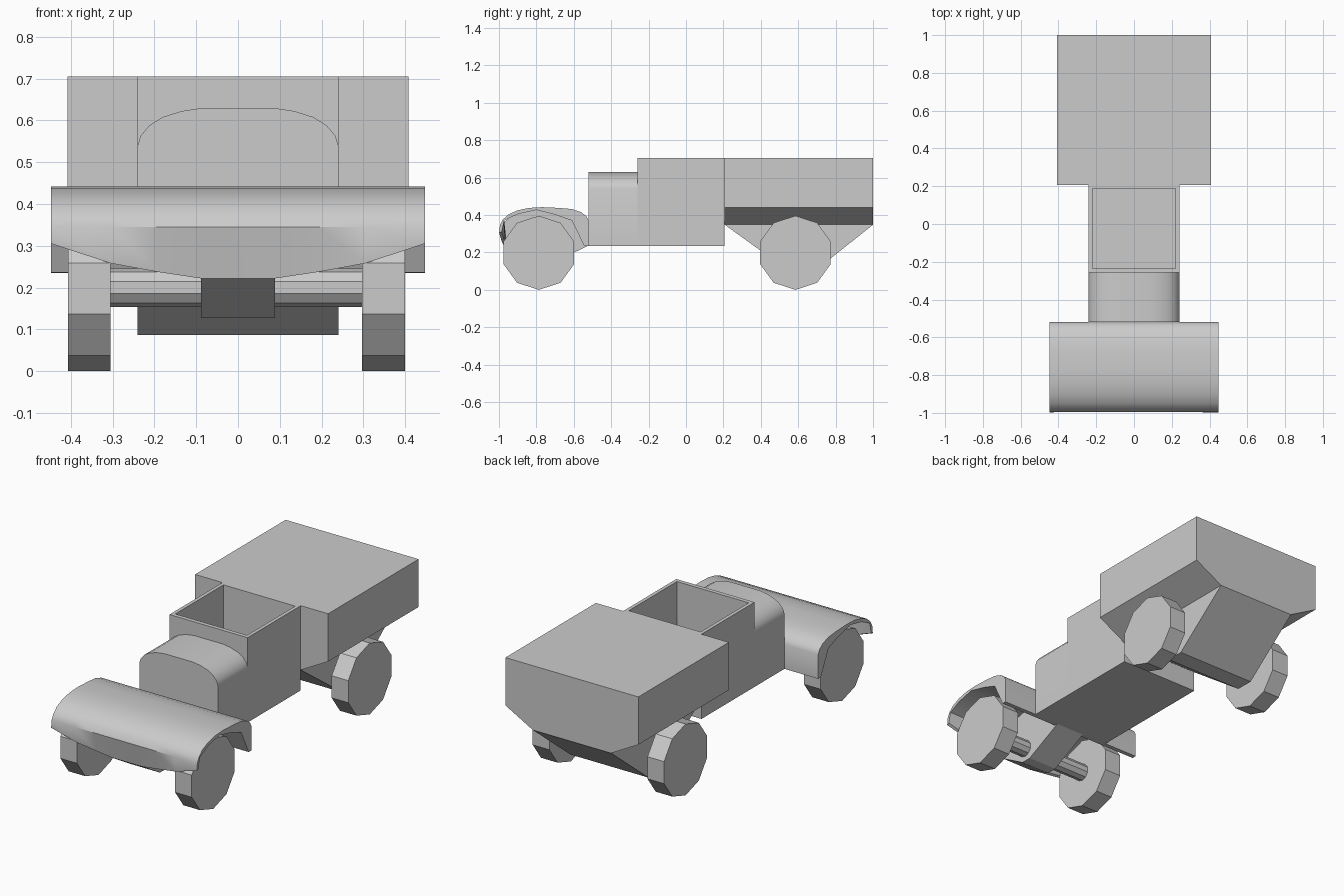
import bpy, bmesh, math
from mathutils import Matrix

if "Cube" in bpy.data.objects:
    bpy.data.objects.remove(bpy.data.objects["Cube"])


def finish(name, bm, smooth=False):
    bmesh.ops.recalc_face_normals(bm, faces=bm.faces)
    me = bpy.data.meshes.new(name)
    bm.to_mesh(me)
    bm.free()
    ob = bpy.data.objects.new(name, me)
    bpy.context.collection.objects.link(ob)
    if smooth:
        bpy.ops.object.select_all(action='DESELECT')
        ob.select_set(True)
        bpy.context.view_layer.objects.active = ob
        bpy.ops.object.shade_smooth_by_angle(angle=math.radians(32))
    return ob


def loft(name, rings, smooth=False):
    """Skin a row of equal-length point rings and cap both ends."""
    bm = bmesh.new()
    rows = [[bm.verts.new(p) for p in r] for r in rings]
    n = len(rows[0])
    for a, b in zip(rows, rows[1:]):
        for i in range(n):
            j = (i + 1) % n
            bm.faces.new((a[i], a[j], b[j], b[i]))
    bm.faces.new(rows[0])
    bm.faces.new(rows[-1])
    return finish(name, bm, smooth)


def side_prism(name, half_width, yz):
    return loft(name, [[(x, y, z) for y, z in yz] for x in (-half_width, half_width)])


def rect(x, y0, y1, z):
    return [(-x, y0, z), (x, y0, z), (x, y1, z), (-x, y1, z)]


def roller(name, x0, x1, y, z, r):
    """Ten-sided disc or rod along x, with a corner pointing straight down."""
    ring = [(y + r * math.sin(k * math.pi / 5), z - r * math.cos(k * math.pi / 5))
            for k in range(10)]
    return loft(name, [[(x, a, b) for a, b in ring] for x in (x0, x1)])


# Wheels and axles
for end, y in (("front", -0.787), ("rear", 0.585)):
    for side, x0, x1 in (("left", -0.407, -0.305), ("right", 0.297, 0.399)):
        roller(f"{end}_{side}_wheel", x0, x1, y, 0.198, 0.198)
    roller(f"{end}_axle", -0.31, 0.30, y, 0.2, 0.046)

# Rear body: closed box, chamfered underside and wedge-shaped hull
loft("rear_body", [rect(0.408, 0.207, 1.0, 0.705),
                   rect(0.408, 0.207, 1.0, 0.44),
                   rect(0.24, 0.207, 1.0, 0.348),
                   rect(0.24, 0.57, 0.67, 0.086)])

# Open-topped cab: outer shell, rim, inner walls and floor
loft("cab", [rect(0.24, -0.258, 0.207, 0.235),
             rect(0.24, -0.258, 0.207, 0.705),
             rect(0.22, -0.235, 0.187, 0.705),
             rect(0.22, -0.235, 0.187, 0.26)])

# Hood with rounded top
half = [(0.24, 0.235), (0.24, 0.54), (0.233, 0.563), (0.212, 0.588),
        (0.18, 0.608), (0.135, 0.622), (0.09, 0.629)]
arch = half + [(-x, z) for x, z in reversed(half)]
loft("hood", [[(x, y, z) for x, z in arch] for y in (-0.52, -0.258)], True)

# Wide front fender: curved shell whose front lip drops towards the middle
outer = [(-0.52, 0.235), (-0.52, 0.37), (-0.532, 0.393), (-0.56, 0.415),
         (-0.61, 0.432), (-0.68, 0.438), (-0.77, 0.442), (-0.84, 0.438),
         (-0.90, 0.425), (-0.95, 0.403), (-0.98, 0.375), (-0.995, 0.345)]
inner = [(-0.972, 0.37), (-0.90, 0.405), (-0.80, 0.427),
         (-0.70, 0.402), (-0.61, 0.37), (-0.545, 0.236)]
lips = [(0.447, -0.999, 0.305), (0.305, -0.985, 0.258),
        (0.19, -0.975, 0.237), (0.09, -0.97, 0.222)]
stations = [(-x, y, z) for x, y, z in lips] + lips[::-1]
loft("front_fender",
     [[(x, a, b) for a, b in outer + [(y, z), (y + 0.014, z + 0.006)] + inner]
      for x, y, z in stations], True)

# Central keel carrying the front axle
side_prism("front_keel", 0.088, [(-0.97, 0.222), (-0.81, 0.127), (-0.75, 0.127),
                                 (-0.52, 0.237), (-0.52, 0.36), (-0.60, 0.41),
                                 (-0.80, 0.434), (-0.93, 0.405), (-0.985, 0.345)])
